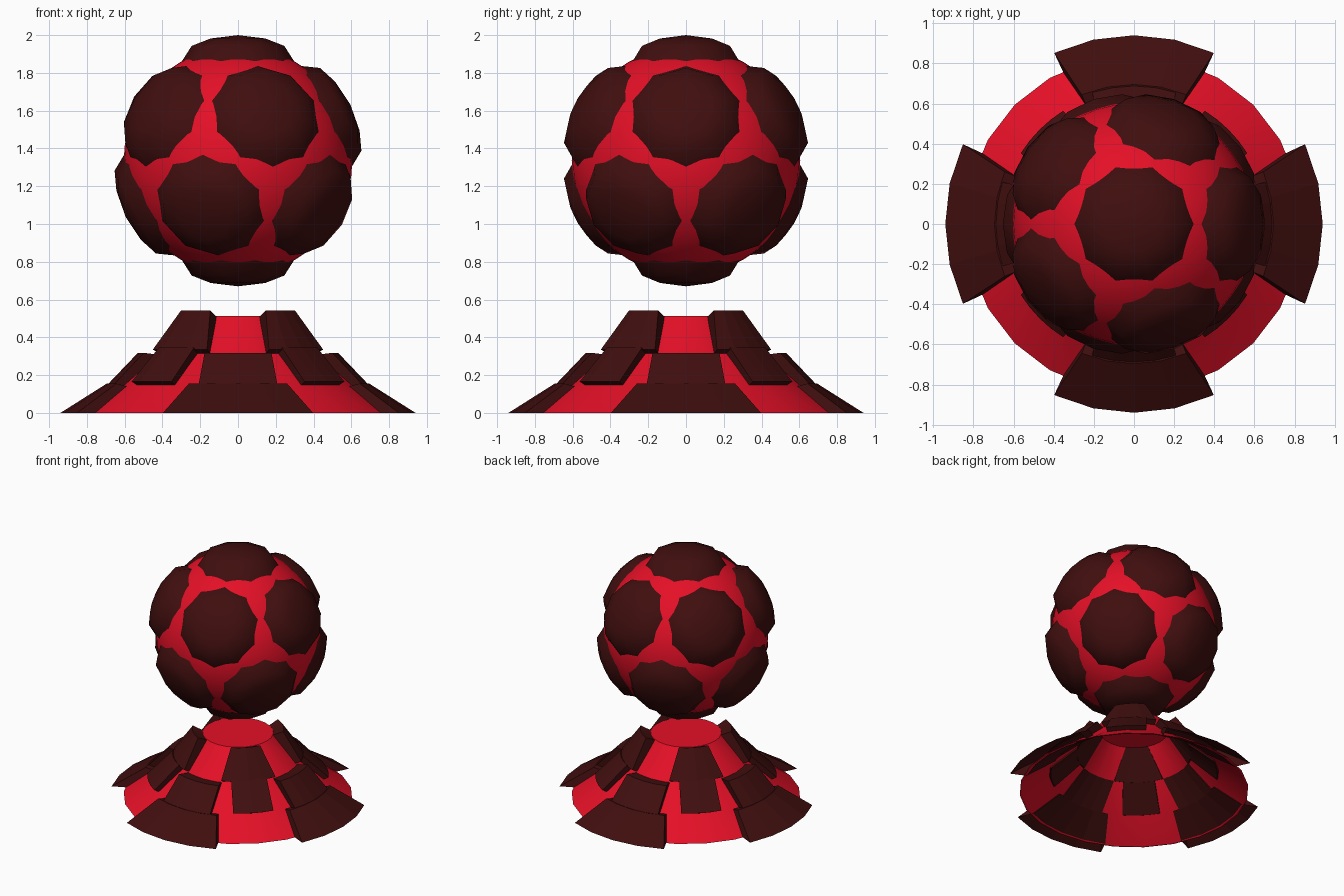
import bpy, bmesh, math
from mathutils import Matrix

if "Cube" in bpy.data.objects:
    bpy.data.objects.remove(bpy.data.objects["Cube"])


def material(name, rgb):
    m = bpy.data.materials.new(name)
    m.diffuse_color = (*rgb, 1)
    m.use_nodes = True
    m.node_tree.nodes["Principled BSDF"].inputs["Base Color"].default_value = m.diffuse_color
    return m


RED = material("bright red", (0.78, 0.005, 0.02))
DARK = material("dark maroon", (0.052, 0.0045, 0.0045))


def finish(name, bm, mat, smooth=None):
    bmesh.ops.recalc_face_normals(bm, faces=bm.faces)
    me = bpy.data.meshes.new(name)
    bm.to_mesh(me)
    bm.free()
    ob = bpy.data.objects.new(name, me)
    bpy.context.collection.objects.link(ob)
    me.materials.append(mat)
    if smooth:
        bpy.ops.object.select_all(action='DESELECT')
        ob.select_set(True)
        bpy.context.view_layer.objects.active = ob
        bpy.ops.object.shade_smooth_by_angle(angle=math.radians(smooth))
    return ob


def lathe(profile, sides):
    """Revolve (radius, z) points; radius 0 closes to a tip."""
    bm = bmesh.new()
    rings = []
    for r, z in profile:
        if r == 0:
            rings.append([bm.verts.new((0, 0, z))] * sides)
        else:
            rings.append([bm.verts.new((r * math.cos(2 * math.pi * i / sides),
                                        r * math.sin(2 * math.pi * i / sides), z))
                          for i in range(sides)])
    for a, b in zip(rings, rings[1:]):
        for i in range(sides):
            j = (i + 1) % sides
            corners = list(dict.fromkeys((a[i], a[j], b[j], b[i])))
            if len(corners) > 2:
                bm.faces.new(corners)
    return bm


# ball
BALL_Z = 1.335
bm = bmesh.new()
bmesh.ops.create_uvsphere(bm, u_segments=40, v_segments=24, radius=0.605,
                          matrix=Matrix.Translation((0, 0, BALL_Z)))
finish("ball", bm, RED, 40)

# twelve ten-sided domed caps on the ball
CAP = [(0.285, 0.50), (0.298, 0.525), (0.245, 0.608), (0.145, 0.647), (0, 0.665)]
tilt = math.acos(1 / math.sqrt(5))
places = [(0, 0), (math.pi, 0)]
for k in range(5):
    places.append((tilt, math.radians(72 * k)))
    places.append((math.pi - tilt, math.radians(72 * k + 36)))
for n, (polar, az) in enumerate(places):
    bm = lathe(CAP, 10)
    bm.transform(Matrix.Translation((0, 0, BALL_Z)) @ Matrix.Rotation(az, 4, 'Z')
                 @ Matrix.Rotation(polar, 4, 'Y'))
    finish(f"ball_cap_{n + 1}", bm, DARK, 50)

# hollow stand, open underneath: inner wall up to the top, then outer wall down to the rim
inner = [(0.84, 0), (0.828, 0), (0.622, 0.142), (0.427, 0.311), (0.252, 0.503), (0, 0.503)]
outer = [(0, 0.513), (0.26, 0.513), (0.435, 0.32), (0.63, 0.15), (0.84, 0)]
bm = lathe(inner + outer, 24)
bmesh.ops.remove_doubles(bm, verts=bm.verts, dist=0.0001)
finish("stand", bm, RED, 25)


def plate(name, direction, rows, open_bottom=False):
    """Curved plate; rows are (outer r, outer z, inner r, inner z, half angle)."""
    bm = bmesh.new()
    N = 4
    grid = []
    for ro, zo, ri, zi, half in rows:
        line = []
        for r, z in ((ro, zo), (ri, zi)):
            line.append([])
            for i in range(N + 1):
                a = math.radians(direction + half * (2 * i / N - 1))
                line[-1].append(bm.verts.new((r * math.cos(a), r * math.sin(a), z)))
        grid.append(line)
    low, top = grid
    for i in range(N):
        for s in (0, 1):
            bm.faces.new((low[s][i], low[s][i + 1], top[s][i + 1], top[s][i]))
        bm.faces.new((top[0][i], top[0][i + 1], top[1][i + 1], top[1][i]))
        if not open_bottom:
            bm.faces.new((low[0][i], low[0][i + 1], low[1][i + 1], low[1][i]))
    for i in (0, N):
        bm.faces.new((low[0][i], top[0][i], top[1][i], low[1][i]))
    finish(name, bm, DARK)


for k in range(4):
    a = 90 * k
    # lower plates on the axes: wide foot and narrower upper step
    plate(f"lower_plate_foot_{k + 1}", a,
          [(0.94, 0, 0.815, 0, 25), (0.695, 0.155, 0.61, 0.135, 22)], True)
    plate(f"lower_plate_step_{k + 1}", a,
          [(0.70, 0.14, 0.62, 0.13, 17.5), (0.53, 0.318, 0.42, 0.305, 19.5)])
    # upper plates on the diagonals: wide head and narrower tail
    plate(f"upper_plate_head_{k + 1}", a + 45,
          [(0.48, 0.335, 0.42, 0.305, 25), (0.335, 0.543, 0.248, 0.505, 19)])
    plate(f"upper_plate_tail_{k + 1}", a + 45,
          [(0.665, 0.165, 0.61, 0.138, 13), (0.48, 0.345, 0.42, 0.305, 16)])
